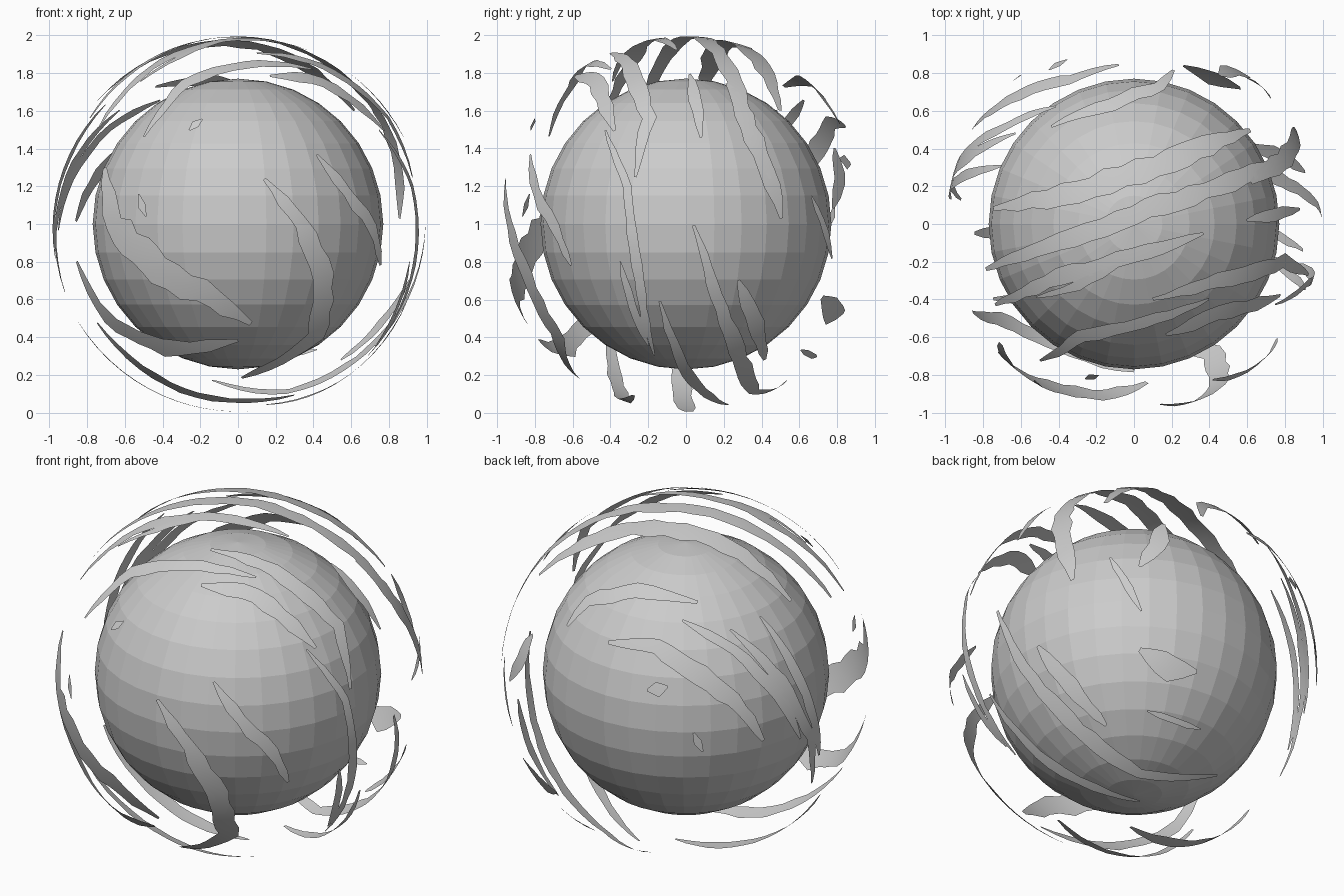
import bpy, bmesh, math, random
from mathutils import Vector

if "Cube" in bpy.data.objects:
    bpy.data.objects.remove(bpy.data.objects["Cube"])

random.seed(4)
CENTER = Vector((0, 0, 1))
R_CLOUD = 0.994

# planet: low-poly globe with flat facets
bpy.ops.mesh.primitive_uv_sphere_add(segments=32, ring_count=16, radius=0.77, location=CENTER)
bpy.context.object.name = "planet"


def lift(u, v, az, el):
    """Project a point drawn on a disc facing (az, el) onto the cloud shell."""
    a, e = math.radians(az), math.radians(el)
    right = Vector((math.cos(a), math.sin(a), 0))
    out = Vector((math.sin(a) * math.cos(e), -math.cos(a) * math.cos(e), math.sin(e)))
    up = out.cross(right)
    d = math.sqrt(max(0.0, 1 - u * u - v * v))
    return (right * u + up * v + out * d).normalized()


def add_shard(bm, points, width):
    """Tapering jagged strip that follows the shell through the points."""
    path = []
    for p, q in zip(points, points[1:]):
        n = max(2, math.ceil((q - p).length / 0.09))
        path += [p.lerp(q, i / n).normalized() for i in range(n)]
    path.append(points[-1])
    last = len(path) - 1
    rows = []
    for i, p in enumerate(path):
        along = path[min(i + 1, last)] - path[max(i - 1, 0)]
        side = p.cross(along).normalized()
        w = width / 2 * max(0.04, math.sin(math.pi * i / last)) ** 0.55
        rows.append([bm.verts.new((p + side * s * w * random.uniform(0.75, 1.2)).normalized()
                                  * R_CLOUD) for s in (-1, 0, 1)])
    for a, b in zip(rows, rows[1:]):
        for k in (0, 1):
            bm.faces.new((a[k], b[k], b[k + 1], a[k + 1]))


def cloud_layer(name, az, el, shards):
    bm = bmesh.new()
    for width, *pts in shards:
        add_shard(bm, [lift(u, v, az, el) for u, v in pts], width)
    bmesh.ops.recalc_face_normals(bm, faces=bm.faces)
    for f in bm.faces:
        if f.normal.dot(f.calc_center_median()) < 0:
            f.normal_flip()
        f.smooth = True
    me = bpy.data.meshes.new(name)
    bm.to_mesh(me)
    bm.free()
    ob = bpy.data.objects.new(name, me)
    ob.location = CENTER
    bpy.context.collection.objects.link(ob)


# clouds, each entry: width then path points on the disc facing that side
cloud_layer("front_clouds", 0, 0, [
    (.12, (.14, .24), (.34, 0), (.46, -.28), (.42, -.6), (.02, -.82)),
    (.18, (-.71, .3), (-.66, 0), (-.42, -.24), (-.12, -.4), (.07, -.53)),
    (.12, (-.86, -.2), (-.7, -.5), (-.4, -.66), (0, -.62)),
    (.08, (.42, .37), (.58, .17), (.72, -.02), (.76, -.22)),
    (.05, (-.26, .5), (-.19, .56)),
    (.05, (-.53, .16), (-.49, .04)),
])
cloud_layer("top_clouds", 0, 90, [
    (.08, (-.5, -.73), (-.28, -.6), (.05, -.52), (.4, -.4)),
    (.10, (.17, -.59), (.45, -.47), (.78, -.38)),
    (.09, (.1, -.4), (.45, -.3), (.8, -.2), (.93, -.27)),
    (.09, (-.74, -.43), (-.4, -.28), (0, -.17), (.37, -.05)),
    (.05, (-.52, -.39), (-.3, -.33), (-.05, -.2)),
    (.11, (-.79, -.24), (-.4, -.1), (0, .05), (.45, .2), (.8, .33), (.86, .45)),
    (.14, (-.75, .08), (-.3, .16), (.2, .33), (.62, .5)),
    (.10, (-.44, .52), (-.12, .64), (.14, .73), (.21, .82)),
])
cloud_layer("right_clouds", 90, 0, [
    (.06, (-.43, .5), (-.31, .2), (-.25, -.3), (-.17, -.7)),
    (.12, (.22, .75), (.36, .45), (.51, .03)),
    (.07, (.02, .8), (.06, .6), (.08, .46)),
    (.05, (-.35, -.2), (-.2, -.65)),
])
cloud_layer("back_left_clouds", 215, 25, [
    (.11, (-.42, .16), (-.16, .14), (.02, .03), (.26, -.15), (.42, -.37)),
    (.07, (-.02, .28), (.26, .12), (.5, -.12), (.62, -.36)),
    (.09, (-.21, -.1), (-.1, -.08)),
    (.06, (.04, -.33), (.09, -.43)),
    (.07, (.24, .23), (.52, -.05), (.67, -.35), (.68, -.6)),
    (.07, (.4, .3), (.62, -.05), (.72, -.45)),
])
cloud_layer("back_right_clouds", 140, -30, [
    (.14, (.03, .12), (.2, .02), (.34, 0)),
    (.09, (-.52, .14), (-.34, -.08), (-.15, -.29)),
    (.09, (-.74, .33), (-.5, -.1), (-.24, -.36), (.03, -.55), (.45, -.56)),
    (.07, (-.78, -.12), (-.45, -.5), (.03, -.7)),
    (.04, (.07, -.21), (.36, -.31)),
    (.05, (-.13, .62), (.04, .33)),
    (.11, (.03, .57), (.12, .68), (.16, .8)),
])
cloud_layer("bottom_clouds", 0, -90, [
    (.10, (-.85, .05), (-.4, .02), (.05, -.03)),
    (.09, (-.75, .4), (-.3, .35), (.3, .28)),
])
